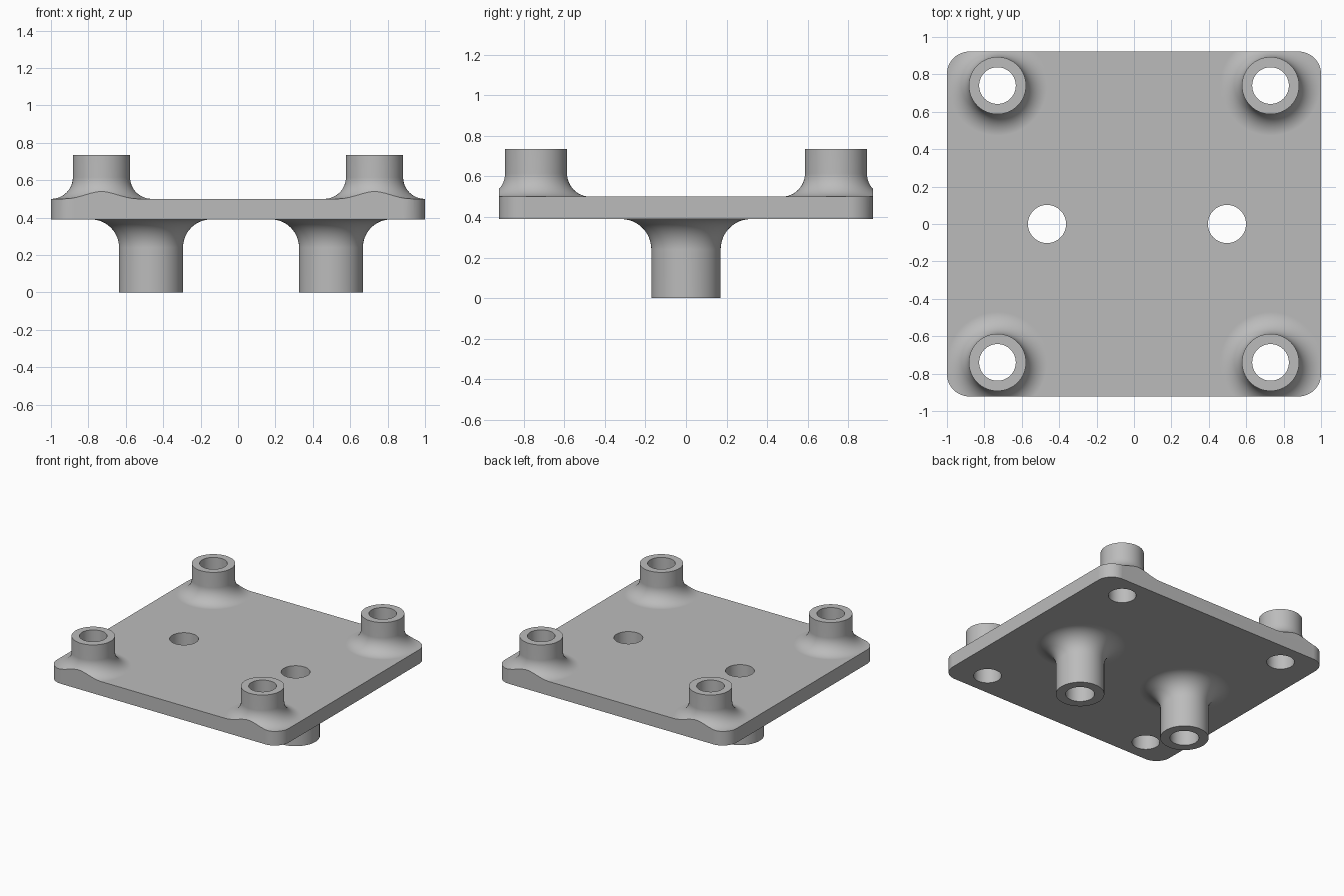
import bpy, bmesh
from math import sin, cos, pi
from mathutils import Vector

if "Cube" in bpy.data.objects:
    bpy.data.objects.remove(bpy.data.objects["Cube"])

HALF_X, HALF_Y, CORNER = 1.0, 0.922, 0.12
BOTTOM, TOP = 0.39, 0.50
SEGMENTS = 64

grey = bpy.data.materials.new("light grey")
grey.use_nodes = True
colour = (0.5, 0.5, 0.5, 1)
grey.diffuse_color = colour
grey.node_tree.nodes["Principled BSDF"].inputs["Base Color"].default_value = colour


def finish(name, bm):
    bmesh.ops.recalc_face_normals(bm, faces=bm.faces)
    mesh = bpy.data.meshes.new(name)
    bm.to_mesh(mesh)
    bm.free()
    obj = bpy.data.objects.new(name, mesh)
    bpy.context.collection.objects.link(obj)
    mesh.materials.append(grey)
    return obj


def prism(name, outline, z0, z1):
    bm = bmesh.new()
    face = bm.faces.new([bm.verts.new((x, y, z0)) for x, y in outline])
    new = bmesh.ops.extrude_face_region(bm, geom=[face])["geom"]
    bmesh.ops.translate(bm, vec=(0, 0, z1 - z0),
                        verts=[v for v in new if isinstance(v, bmesh.types.BMVert)])
    return finish(name, bm)


def circle(cx, cy, r):
    return [(cx + r * cos(2 * pi * i / SEGMENTS), cy + r * sin(2 * pi * i / SEGMENTS))
            for i in range(SEGMENTS)]


def standoff(name, cx, cy, radius, fillet, face_z, end_z):
    """Solid post that flares into the plate face with a concave fillet."""
    d = 1 if end_z > face_z else -1
    steps = 12
    profile = [(radius + fillet, face_z - d * 0.04)]
    for i in range(steps + 1):
        a = pi / 2 * i / steps
        profile.append((radius + fillet * (1 - sin(a)), face_z + d * fillet * (1 - cos(a))))
    profile.append((radius, end_z))
    bm = bmesh.new()
    rings = [[bm.verts.new((x, y, z)) for x, y in circle(cx, cy, r)] for r, z in profile]
    for low, high in zip(rings, rings[1:]):
        for i in range(SEGMENTS):
            j = (i + 1) % SEGMENTS
            bm.faces.new((low[i], low[j], high[j], high[i]))
    bm.faces.new(rings[0])
    bm.faces.new(rings[-1])
    return finish(name, bm)


def combine(target, tool, operation):
    mod = target.modifiers.new(operation, 'BOOLEAN')
    mod.operation, mod.solver, mod.object = operation, 'EXACT', tool
    bpy.context.view_layer.objects.active = target
    bpy.ops.object.modifier_apply(modifier=mod.name)
    bpy.data.objects.remove(tool)


# Oversized slab, trimmed to the rounded outline after the posts are joined
plate = prism("mounting_plate", [(-1.3, -1.3), (1.3, -1.3), (1.3, 1.3), (-1.3, 1.3)], BOTTOM, TOP)

# Four upper corner posts and two lower posts
corners = [(sx * 0.73, sy * 0.74) for sx in (-1, 1) for sy in (-1, 1)]
lower = [(-0.465, 0), (0.497, 0)]
for x, y in corners:
    combine(plate, standoff("upper_post", x, y, 0.153, 0.115, TOP, 0.735), 'UNION')
for x, y in lower:
    combine(plate, standoff("lower_post", x, y, 0.171, 0.15, BOTTOM, 0), 'UNION')

# Rounded rectangular outline trims the slab and the post flares
outline = []
for k, (sx, sy) in enumerate([(1, 1), (-1, 1), (-1, -1), (1, -1)]):
    for i in range(13):
        a = pi / 2 * (k + i / 12)
        outline.append((sx * (HALF_X - CORNER) + CORNER * cos(a),
                        sy * (HALF_Y - CORNER) + CORNER * sin(a)))
combine(plate, prism("outline_trim", outline, -0.5, 1.5), 'INTERSECT')

# Through holes
for points, r in ((corners, 0.098), (lower, 0.102)):
    for x, y in points:
        combine(plate, prism("drill", circle(x, y, r), -0.4, 1.4), 'DIFFERENCE')

# Smooth curves, crisp rims
bpy.ops.object.select_all(action='DESELECT')
plate.select_set(True)
bpy.context.view_layer.objects.active = plate
bpy.ops.object.shade_smooth_by_angle(angle=pi / 6)
weighted = plate.modifiers.new("weighted_normals", 'WEIGHTED_NORMAL')
weighted.keep_sharp = True
